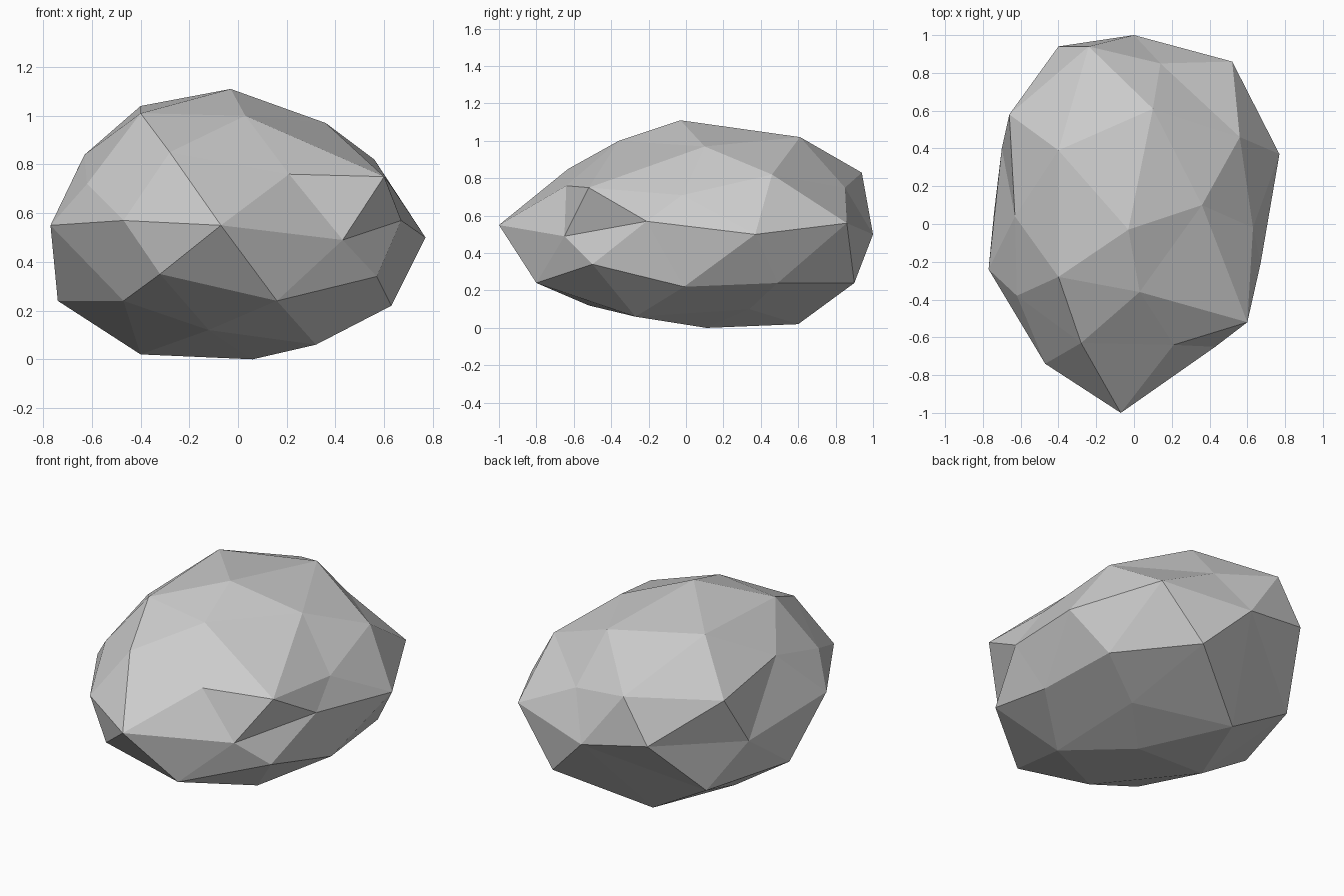
import bpy
import bmesh
from mathutils import Vector

default_cube = bpy.data.objects.get("Cube")
if default_cube:
    bpy.data.objects.remove(default_cube, do_unlink=True)


def make_material(name, colour):
    """One flat colour for viewport and render."""
    material = bpy.data.materials.new(name)
    material.use_nodes = True
    material.diffuse_color = colour
    shader = material.node_tree.nodes["Principled BSDF"]
    shader.inputs["Base Color"].default_value = colour
    shader.inputs["Roughness"].default_value = 0.9
    return material


# Chiselled corners of the boulder, grouped in rough tiers from bottom to top
underside = [
    (.06, .11, 0), (.32, -.27, .06), (-.12, -.52, .12),
    (-.4, .1, .02), (-.2, .6, .02), (.3, .34, .1),
]
lower_tier = [
    (.63, -.01, .22), (.57, -.5, .34), (.16, -.8, .24), (-.32, -.8, .35),
    (-.47, -.53, .24), (-.74, .07, .24), (-.57, .62, .23),
    (.26, .9, .24), (.59, .49, .24),
]
widest_tier = [
    (.77, .37, .5), (.67, -.21, .57), (.43, -.65, .49), (-.07, -1, .55),
    (-.47, -.74, .57), (-.77, -.24, .55), (-.7, .4, .48),
    (-.4, .94, .57), (0, 1, .5), (.52, .86, .56),
]
shoulder_tier = [
    (.63, -.02, .71), (.6, -.52, .75), (.21, -.64, .76), (-.28, -.63, .85),
    (-.62, -.38, .72), (-.63, .04, .84), (-.66, .58, .78),
    (-.24, .94, .83), (.14, .85, .75), (.56, .46, .82),
]
crown = [
    (-.03, -.03, 1.11), (.36, .1, .97), (.1, .61, 1.02),
    (-.4, .39, 1.04), (-.4, -.28, 1.01), (.03, -.36, 1),
]


def faceted_boulder(name, corners, centre, radii, material):
    """Wrap the corners in triangles on a round ball, then pull each corner
    to its chiselled place, so that hollows survive as well as bulges."""
    bm = bmesh.new()
    chiselled = {}
    for corner in corners:
        offset = Vector(corner) - centre
        on_ball = Vector([o / r for o, r in zip(offset, radii)]).normalized()
        chiselled[bm.verts.new(on_ball)] = Vector(corner)
    bmesh.ops.convex_hull(bm, input=list(bm.verts))
    for vert, place in chiselled.items():
        vert.co = place
    bmesh.ops.recalc_face_normals(bm, faces=list(bm.faces))
    for face in bm.faces:
        face.smooth = False

    mesh = bpy.data.meshes.new(name)
    bm.to_mesh(mesh)
    bm.free()
    mesh.materials.append(material)
    boulder = bpy.data.objects.new(name, mesh)
    bpy.context.collection.objects.link(boulder)
    return boulder


stone_grey = make_material("stone_grey", (.6, .6, .6, 1))
faceted_boulder(
    "boulder",
    underside + lower_tier + widest_tier + shoulder_tier + crown,
    centre=Vector((0, 0, .53)),
    radii=(.75, 1, .56),
    material=stone_grey,
)
